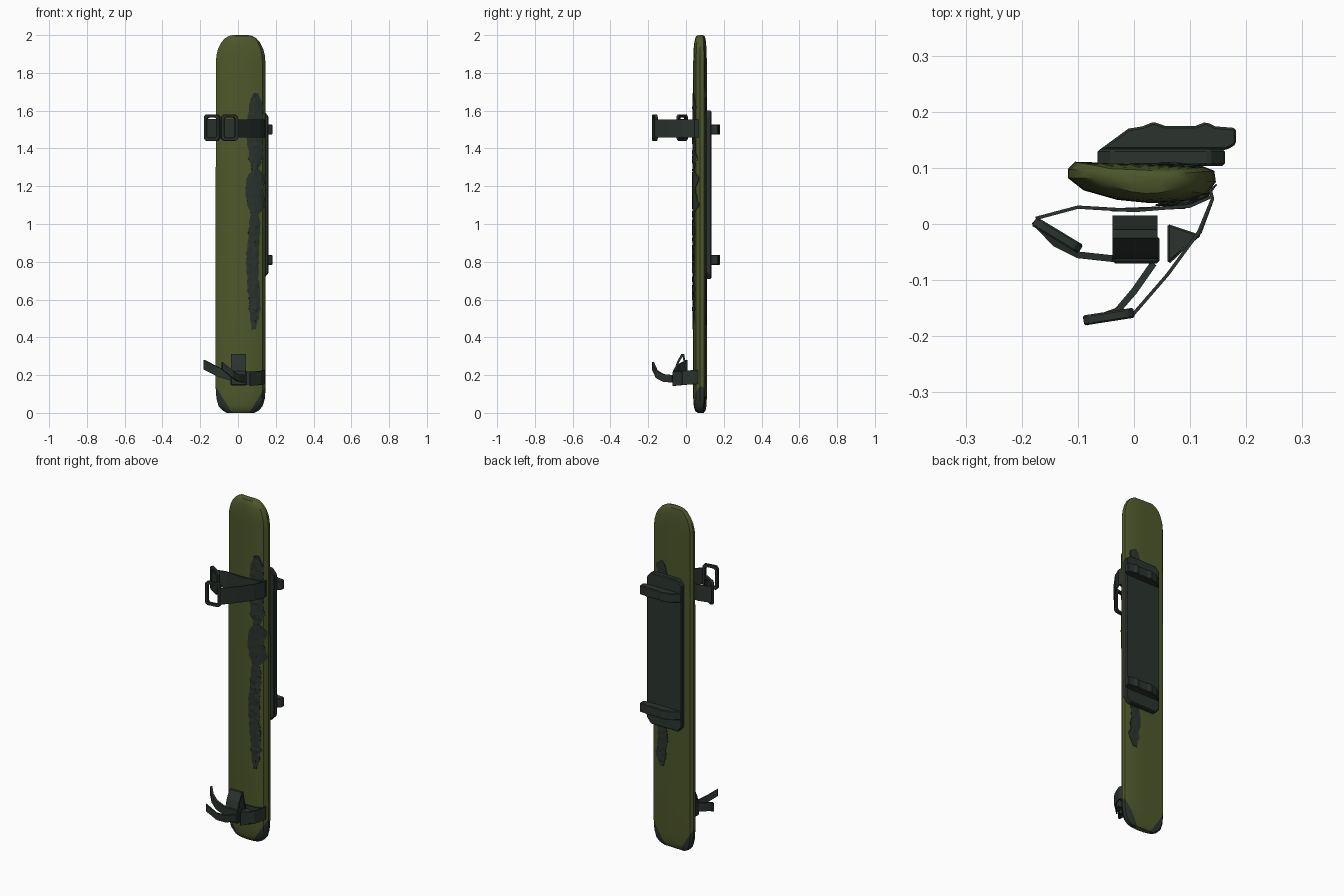
import bpy, bmesh, math, random
from mathutils import Vector

if "Cube" in bpy.data.objects:
    bpy.data.objects.remove(bpy.data.objects["Cube"])

random.seed(4)

def material(name, rgb):
    m = bpy.data.materials.new(name)
    m.diffuse_color = (*rgb, 1)
    m.use_nodes = True
    m.node_tree.nodes["Principled BSDF"].inputs["Base Color"].default_value = m.diffuse_color
    return m

GREEN = material("olive green", (0.075, 0.095, 0.024))
DARK = material("dark grey", (0.024, 0.033, 0.027))

def finish(name, bm, mats, bevel=0, smooth=False):
    bmesh.ops.recalc_face_normals(bm, faces=bm.faces[:])
    mesh = bpy.data.meshes.new(name)
    bm.to_mesh(mesh)
    bm.free()
    ob = bpy.data.objects.new(name, mesh)
    bpy.context.collection.objects.link(ob)
    for m in mats:
        mesh.materials.append(m)
    if bevel:
        b = ob.modifiers.new("bevel", 'BEVEL')
        b.width, b.segments, b.limit_method = bevel, 1, 'ANGLE'
    if smooth:
        bpy.context.view_layer.objects.active = ob
        ob.select_set(True)
        bpy.ops.object.shade_smooth_by_angle(angle=math.radians(35))
        ob.select_set(False)
    return ob

def loft(rings, bm):
    vs = [[bm.verts.new(p) for p in r] for r in rings]
    n = len(vs[0])
    for a, b in zip(vs, vs[1:]):
        for i in range(n):
            bm.faces.new((a[i], a[(i + 1) % n], b[(i + 1) % n], b[i]))
    bm.faces.new(vs[0][::-1])
    bm.faces.new(vs[-1])

def prism(name, outline, z0, z1, bevel=0):
    bm = bmesh.new()
    loft([[(x, y, z) for x, y in outline] for z in (z0, z1)], bm)
    return finish(name, bm, [DARK], bevel)

def strap(name, path, height, thick=0.006):
    """Upright ribbon along a path of centre points."""
    pts = [Vector(p) for p in path]
    rings = []
    for i, p in enumerate(pts):
        t = pts[min(i + 1, len(pts) - 1)] - pts[max(i - 1, 0)]
        side = Vector((-t.y, t.x, 0)).normalized() * thick / 2
        up = Vector((0, 0, height / 2))
        rings.append([p + side + up, p - side + up, p - side - up, p + side - up])
    bm = bmesh.new()
    loft(rings, bm)
    return finish(name, bm, [DARK])

def buckle(name, a, b, z0, z1, bar=0.017, thick=0.018):
    """Upright rectangular frame with rounded edges from plan point a to b."""
    a, b = Vector((*a, 0)), Vector((*b, 0))
    d = (b - a).normalized()
    n = Vector((-d.y, d.x, 0)) * thick / 2
    w = (b - a).length
    c = 0.012
    outer = [(c, z0), (w - c, z0), (w, z0 + c), (w, z1 - c),
             (w - c, z1), (c, z1), (0, z1 - c), (0, z0 + c)]
    cx, cz = w / 2, (z0 + z1) / 2
    inner = [(cx + (u - cx) * (1 - 2 * bar / w), cz + (z - cz) * (1 - 2 * bar / (z1 - z0)))
             for u, z in outer]
    bm = bmesh.new()
    loops = []
    for pts, s in ((outer, 1), (inner, 1), (inner, -1), (outer, -1)):
        loops.append([bm.verts.new(a + d * u + n * s + Vector((0, 0, z))) for u, z in pts])
    for k in range(4):
        p, q = loops[k], loops[(k + 1) % 4]
        for i in range(8):
            j = (i + 1) % 8
            bm.faces.new((p[i], p[j], q[j], q[i]))
    return finish(name, bm, [DARK], 0.003)

# Board: bowed front, flatter back, rounded ends
section = [(-0.118, 0.098), (-0.118, 0.082), (-0.09, 0.060), (-0.03, 0.043), (0.03, 0.037),
           (0.09, 0.040), (0.13, 0.053), (0.146, 0.075), (0.143, 0.095), (0.125, 0.102),
           (0.02, 0.107), (-0.105, 0.111)]
levels = [(0.0, 0.55, 0.45), (0.012, 0.72, 0.75), (0.035, 0.88, 0.9), (0.075, 0.97, 0.97),
          (0.13, 1, 1), (0.6, 1, 1), (1.2, 1, 1), (1.86, 0.99, 0.97)]
for k in range(1, 7):
    t = math.radians(15 * k)
    levels.append((1.86 + 0.14 * math.sin(t), 0.3 + 0.69 * math.cos(t),
                   0.3 + 0.67 * math.cos(t) ** 0.6))
CX, CY = 0.014, 0.08
bm = bmesh.new()
loft([[(CX + (x - CX) * sx, CY + (y - CY) * sy, z) for x, y in section]
      for z, sx, sy in levels], bm)
# Dark corner caps: cut diagonally across the lower corners
caps = []
for s in (-1, 1):
    co, no = Vector((CX + s * 0.132, 0, 0.14)), Vector((s * 0.13, 0, -0.08)).normalized()
    bmesh.ops.bisect_plane(bm, geom=bm.verts[:] + bm.edges[:] + bm.faces[:],
                           plane_co=co, plane_no=no)
    caps.append((co, no))
for f in bm.faces:
    c = f.calc_center_median()
    f.material_index = int(any((c - co).dot(no) > 0 for co, no in caps))
finish("board", bm, [GREEN, DARK], smooth=True)

# Torn strips: ragged dark relief on the front and back of the board
def surface(x, back):
    pts = [(0.0, 0.107), (0.125, 0.102), (0.145, 0.094)] if back else \
          [(-0.03, 0.043), (0.03, 0.037), (0.09, 0.040), (0.13, 0.053), (0.146, 0.075)]
    for (x0, y0), (x1, y1) in zip(pts, pts[1:]):
        if x <= x1:
            return y0 + (y1 - y0) * (x - x0) / (x1 - x0)
    return pts[-1][1]

def tear(name, z0, z1, x0, x1, rough, back=False):
    rows, cols = max(4, int((z1 - z0) / 0.018)), 5
    bm = bmesh.new()
    grid = []
    for i in range(rows + 1):
        t = i / rows
        taper = min(1, 0.35 + 4 * min(t, 1 - t))
        mid = (x0 + x1) / 2 + 0.006 * math.sin(9 * t)
        half = (x1 - x0) / 2 * taper * random.uniform(0.82, 1.08)
        row = []
        for j in range(cols + 1):
            x = mid + half * (2 * j / cols - 1)
            lift = 0.002 + random.random() * rough
            y = surface(x, back) + (lift if back else -lift)
            row.append(bm.verts.new((x, y, z0 + (z1 - z0) * t + random.uniform(-1, 1) * rough)))
        grid.append(row)
    for a, b in zip(grid, grid[1:]):
        for j in range(cols):
            bm.faces.new((a[j], a[j + 1], b[j + 1], b[j]))
    ob = finish(name, bm, [DARK])
    s = ob.modifiers.new("thickness", 'SOLIDIFY')
    s.thickness = 0.003

tear("lower_tear", 0.44, 1.10, 0.050, 0.115, 0.005)
tear("upper_tear", 1.27, 1.69, 0.050, 0.130, 0.005)
tear("middle_patch", 1.05, 1.29, 0.042, 0.140, 0.001)
tear("lower_tear_back", 0.47, 0.80, 0.050, 0.115, 0.004, True)
tear("upper_tear_back", 1.50, 1.67, 0.050, 0.115, 0.004, True)

# Back plate and its two wedge-shaped brackets
bm = bmesh.new()
rect = [(-0.065, 0.74), (-0.04, 0.71), (0.135, 0.71), (0.162, 0.74),
        (0.162, 1.57), (0.135, 1.60), (-0.04, 1.60), (-0.065, 1.57)]
loft([[(x, y, z) for x, z in rect] for y in (0.103, 0.134)], bm)
finish("back_plate", bm, [DARK], 0.005)
wedge = [(-0.062, 0.132), (-0.01, 0.170), (0.015, 0.174), (0.035, 0.182), (0.055, 0.175),
         (0.110, 0.175), (0.128, 0.182), (0.145, 0.174), (0.182, 0.171), (0.182, 0.142),
         (0.165, 0.132)]
for name, z in (("upper_bracket", 1.50), ("lower_bracket", 0.81)):
    prism(name, wedge, z - 0.027, z + 0.027, 0.004)

# Upper strap with a buckle on each free end
Z = 1.505
strap("upper_strap_outer", [(0.135, 0.065, Z), (0.140, 0.045, Z), (0.115, -0.015, Z),
                            (0.06, -0.09, Z), (-0.005, -0.165, Z)], 0.095)
strap("upper_strap_inner", [(0.140, 0.050, Z), (0.10, 0.032, Z), (0.0, 0.024, Z),
                            (-0.10, 0.030, Z), (-0.175, 0.010, Z)], 0.095)
buckle("front_buckle", (-0.09, -0.172), (0.0, -0.158), 1.44, 1.58)
buckle("side_buckle", (-0.178, 0.005), (-0.095, -0.045), 1.44, 1.58)
strap("buckle_web", [(-0.165, -0.003, Z), (-0.11, -0.04, Z)], 0.10)

# Lower strap, clasp and loose tails
strap("lower_strap_outer", [(0.135, 0.065, .19), (0.140, 0.045, .19), (0.118, -0.015, .185),
                            (0.062, -0.068, .18)], 0.075)
strap("lower_strap_inner", [(0.140, 0.050, .185), (0.09, 0.03, .185), (-0.04, 0.025, .185)], 0.07)
prism("strap_keeper", [(0.06, -0.07), (0.12, -0.02), (0.06, 0.0)], 0.15, 0.22, 0.003)
prism("clasp", [(-0.038, -0.07), (0.045, -0.07), (0.045, -0.022), (-0.038, -0.022)],
      0.145, 0.225, 0.004)
strap("clasp_tail", [(-0.035, -0.062, .195), (-0.10, -0.055, .215), (-0.14, -0.035, .235),
                     (-0.178, 0.005, .255)], 0.05, 0.012)
strap("loose_tail", [(0.035, -0.07, .18), (0.0, -0.12, .185), (-0.03, -0.155, .205),
                     (-0.085, -0.175, .25)], 0.04, 0.012)
# Tongue: sheet bent up over the clasp
side = [(-0.065, 0.215), (-0.05, 0.265), (-0.025, 0.312), (-0.010, 0.312), (0.0, 0.26),
        (0.015, 0.20), (0.006, 0.20), (-0.010, 0.255), (-0.018, 0.298), (-0.040, 0.262),
        (-0.053, 0.215)]
bm = bmesh.new()
loft([[(x, y, z) for y, z in side] for x in (-0.038, 0.042)], bm)
finish("clasp_tongue", bm, [DARK])
